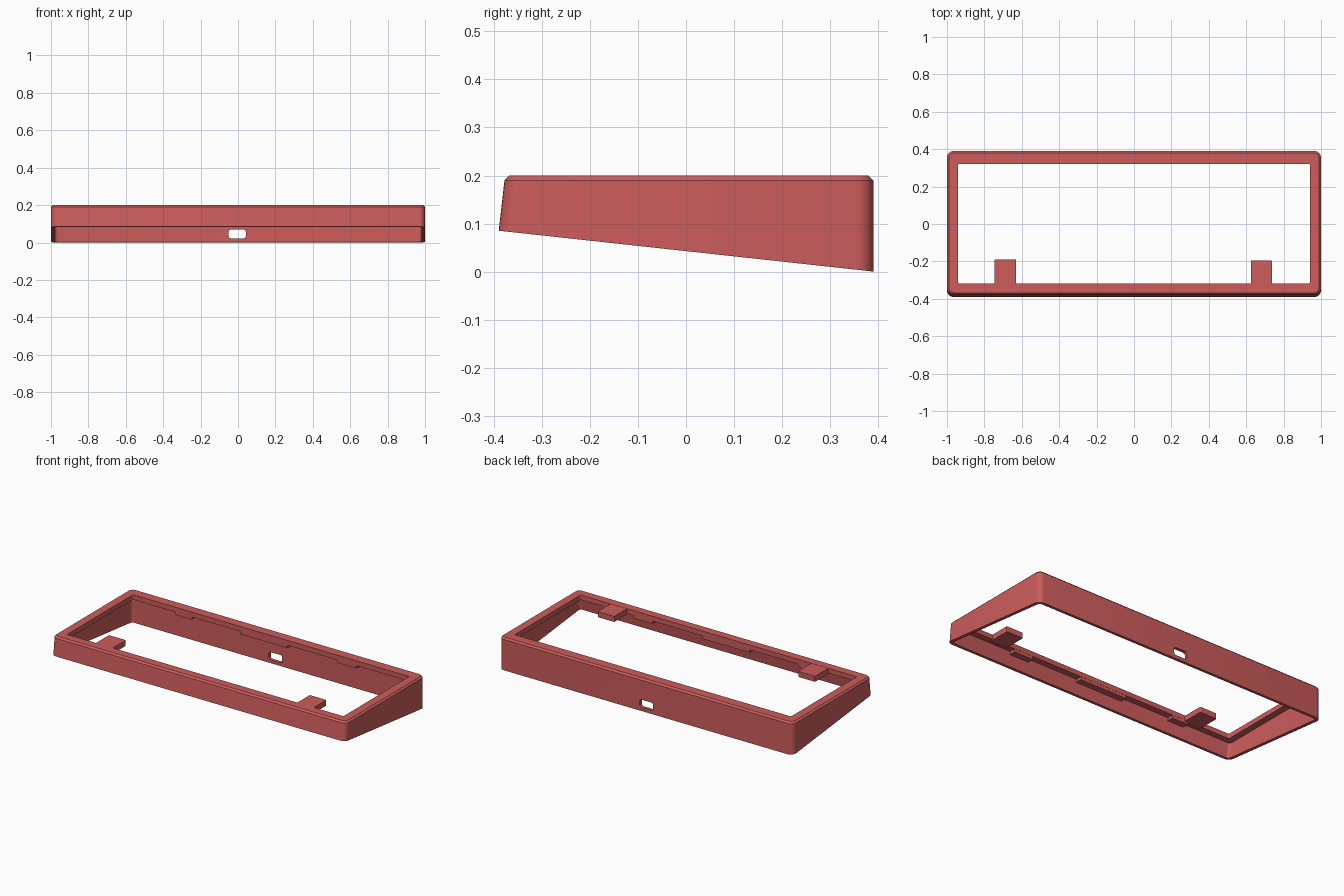
import bpy, bmesh, math

if "Cube" in bpy.data.objects:
    bpy.data.objects.remove(bpy.data.objects["Cube"])

red = bpy.data.materials.new("soft red plastic")
red.diffuse_color = (0.61, 0.107, 0.107, 1)
red.use_nodes = True
red.node_tree.nodes["Principled BSDF"].inputs["Base Color"].default_value = red.diffuse_color


def make_object(name, bm):
    bmesh.ops.recalc_face_normals(bm, faces=bm.faces)
    mesh = bpy.data.meshes.new(name)
    bm.to_mesh(mesh)
    bm.free()
    mesh.materials.append(red)
    obj = bpy.data.objects.new(name, mesh)
    bpy.context.collection.objects.link(obj)
    return obj


def rounded_rect(x0, x1, y0, y1, r, steps=6):
    points = []
    corners = [(x1 - r, y1 - r), (x0 + r, y1 - r), (x0 + r, y0 + r), (x1 - r, y0 + r)]
    for i, (cx, cy) in enumerate(corners):
        for k in range(steps + 1):
            a = math.pi / 2 * (i + k / steps)
            points.append((cx + r * math.cos(a), cy + r * math.sin(a)))
    return points


def bridge(bm, a, b):
    n = len(a)
    for i in range(n):
        bm.faces.new((a[i], a[(i + 1) % n], b[(i + 1) % n], b[i]))


def box(name, x0, x1, y0, y1, z0, z1, bevel=0.0):
    bm = bmesh.new()
    bmesh.ops.create_cube(bm, size=1)
    for v in bm.verts:
        v.co = (x1 if v.co.x > 0 else x0, y1 if v.co.y > 0 else y0, z1 if v.co.z > 0 else z0)
    if bevel:
        edges = [e for e in bm.edges if abs(e.verts[0].co.z - e.verts[1].co.z) > 1e-4]
        bmesh.ops.bevel(bm, geom=edges, offset=bevel, segments=3, profile=0.5, affect='EDGES')
    return make_object(name, bm)


def slope(y):
    """Height of the slanted underside."""
    return 0.085 * (0.39 - y) / 0.78


# Case: closed chain of rounded loops, (half width, front y, back y, radius, z)
T = 0.02
loops = [
    (1.0, -0.39, 0.39, 0.035, None),
    (1.0, -0.378, 0.39, 0.035, 0.19),
    (0.99, -0.368, 0.38, 0.027, 0.20),
    (0.94, -0.318, 0.322, 0.006, 0.20),
    (0.94, -0.318, 0.322, 0.006, 0.17),
    (1 - T, -0.376 + T, 0.39 - T, 0.018, 0.17),
    (1 - T, -0.39 + T, 0.39 - T, 0.018, None),
]
bm = bmesh.new()
rings = []
for hx, y0, y1, r, z in loops:
    rings.append([bm.verts.new((x, y, slope(y) if z is None else z))
                  for x, y in rounded_rect(-hx, hx, y0, y1, r)])
for i, ring in enumerate(rings):
    bridge(bm, ring, rings[(i + 1) % len(rings)])
case = make_object("case_frame", bm)

# Port opening through the back wall
bm = bmesh.new()
ends = [[bm.verts.new((x, y, z)) for x, z in rounded_rect(-0.05, 0.042, 0.022, 0.07, 0.014)]
        for y in (0.34, 0.42)]
bridge(bm, *ends)
for ring in ends:
    bm.faces.new(ring)
cutter = make_object("port_cutter", bm)
cutter.hide_render = True
cutter.hide_set(True)
cut = case.modifiers.new("port", 'BOOLEAN')
cut.operation = 'DIFFERENCE'
cut.solver = 'EXACT'
cut.object = cutter

bpy.context.view_layer.objects.active = case
case.select_set(True)
bpy.ops.object.shade_smooth_by_angle(angle=math.radians(30))

# Tabs reaching into the opening from the front rim
box("left_tab", -0.745, -0.63, -0.335, -0.19, 0.165, 0.199, 0.005)
box("right_tab", 0.625, 0.738, -0.335, -0.195, 0.165, 0.199, 0.005)

# Lips under the front and back rims
for x0, x1 in ((-0.65, -0.54), (-0.21, 0.11), (0.45, 0.58)):
    box("front_lip", x0, x1, -0.362, -0.319, 0.152, 0.172)
    box("back_lip", x0, x1, 0.323, 0.375, 0.152, 0.172)
